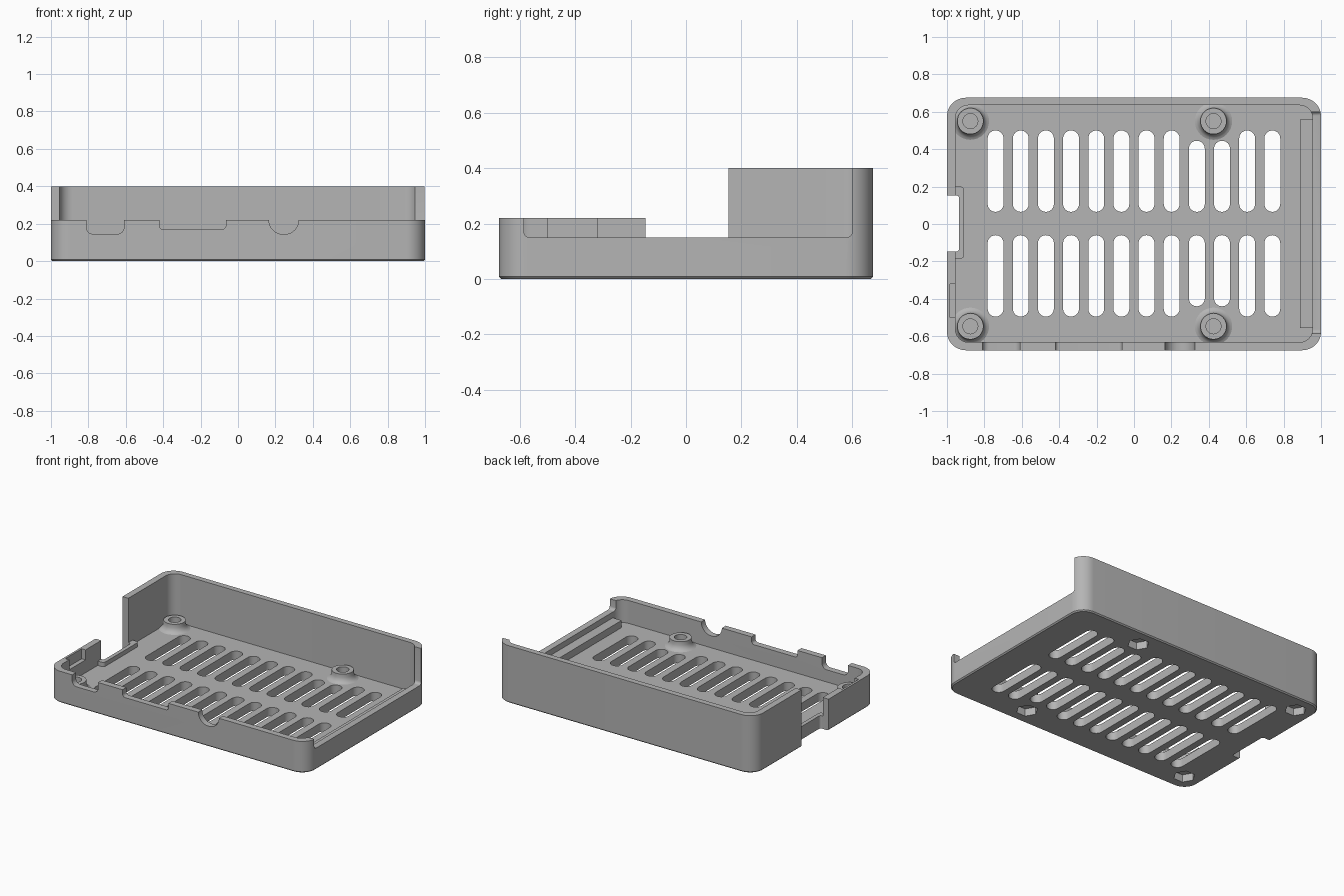
import bpy, bmesh, math
from mathutils import Matrix

old = bpy.data.objects.get("Cube")
if old:
    bpy.data.objects.remove(old)

grey = bpy.data.materials.new("grey plastic")
grey.use_nodes = True
colour = (0.46, 0.46, 0.46, 1)
grey.diffuse_color = colour
grey.node_tree.nodes["Principled BSDF"].inputs["Base Color"].default_value = colour

FLOOR, LOW, SIDE, HIGH = 0.06, 0.22, 0.15, 0.4


def finish(name, bm):
    mesh = bpy.data.meshes.new(name)
    bmesh.ops.recalc_face_normals(bm, faces=bm.faces)
    bm.to_mesh(mesh)
    bm.free()
    mesh.materials.append(grey)
    obj = bpy.data.objects.new(name, mesh)
    bpy.context.collection.objects.link(obj)
    return obj


def rounded(x0, x1, y0, y1, r, n=8):
    """Outline of a rectangle with rounded corners."""
    corners = [(x1 - r, y1 - r), (x0 + r, y1 - r), (x0 + r, y0 + r), (x1 - r, y0 + r)]
    return [(cx + r * math.cos(a), cy + r * math.sin(a))
            for q, (cx, cy) in enumerate(corners)
            for a in [(q + i / n) * math.pi / 2 for i in range(n + 1)]]


def add_prism(bm, outline, low, high, turn=None):
    """Extrude an outline from low to high, then optionally turn it."""
    verts = [bm.verts.new((x, y, low)) for x, y in outline]
    bottom = bm.faces.new(verts)
    up = bmesh.ops.extrude_face_region(bm, geom=[bottom])["geom"]
    top = [v for v in up if isinstance(v, bmesh.types.BMVert)]
    bmesh.ops.translate(bm, vec=(0, 0, high - low), verts=top)
    bmesh.ops.remove_doubles(bm, verts=verts + top, dist=1e-5)
    if turn:
        bmesh.ops.transform(bm, matrix=turn, verts=[v for v in verts + top if v.is_valid])


def prism(name, outline, low, high, turn=None):
    bm = bmesh.new()
    add_prism(bm, outline, low, high, turn)
    return finish(name, bm)


def box(name, x0, x1, y0, y1, z0, z1):
    return prism(name, [(x0, y0), (x1, y0), (x1, y1), (x0, y1)], z0, z1)


def activate(obj):
    bpy.ops.object.select_all(action="DESELECT")
    obj.select_set(True)
    bpy.context.view_layer.objects.active = obj


def cut(target, cutter, keep=False):
    mod = target.modifiers.new("cut", "BOOLEAN")
    mod.operation, mod.solver, mod.object = "DIFFERENCE", "EXACT", cutter
    activate(target)
    bpy.ops.object.modifier_apply(modifier=mod.name)
    cutter.hide_render = True
    if not keep:
        bpy.data.objects.remove(cutter)


# Tray shell with a slightly eased bottom edge
bm = bmesh.new()
add_prism(bm, rounded(-1, 1, -0.675, 0.675, 0.1, 12), 0, HIGH)
rim = [e for e in bm.edges if all(v.co.z < 0.001 for v in e.verts)]
bmesh.ops.bevel(bm, geom=rim, offset=0.008, segments=1, affect="EDGES")
tray = finish("tray", bm)
cut(tray, prism("cavity", rounded(-0.955, 0.955, -0.632, 0.635, 0.07, 10), FLOOR, 1))

# Low front wall and open left side
cut(tray, box("front_cut", -2, 2, -1, 0.152, LOW, 1))
side_turn = Matrix(((0, 0, 1, 0), (1, 0, 0, 0), (0, 1, 0, 0), (0, 0, 0, 1)))
cut(tray, prism("side_cut", rounded(-0.585, 0.6, SIDE, 1, 0.02, 5), 0.9, 1.1, side_turn))

# Pocket inside the right wall
cut(tray, box("wall_pocket", -0.985, -0.9, -0.5, -0.32, SIDE, 1))

# Port openings in the front wall
front_turn = Matrix.Rotation(math.pi / 2, 4, "X")
bm = bmesh.new()
for x0, x1, z0, r in [(-0.81, -0.61, 0.145, 0.035), (-0.42, -0.065, 0.17, 0.02),
                      (0.165, 0.325, 0.143, 0.078)]:
    add_prism(bm, rounded(x0, x1, z0, 0.6, r), 0.55, 0.8, front_turn)
cut(tray, finish("port_cuts", bm))

# Two rows of ventilation slots; two columns are shorter
bm = bmesh.new()
for i in range(12):
    x = -0.74 + i * 0.1345
    end = 0.445 if i in (8, 9) else 0.5
    for y0, y1 in [(0.065, end), (-end + 0.005, -0.06)]:
        add_prism(bm, rounded(x - 0.0425, x + 0.0425, y0, y1, 0.0424), -0.1, 0.2)
cut(tray, finish("vent_cuts", bm))

# Hexagonal nut pockets under the mounts
mounts = [(x, y) for x in (-0.875, 0.425) for y in (-0.547, 0.55)]
bm = bmesh.new()
for cx, cy in mounts:
    hexagon = [(cx + 0.07 * math.cos(k * math.pi / 3), cy + 0.07 * math.sin(k * math.pi / 3))
               for k in range(6)]
    add_prism(bm, hexagon, -0.1, 0.052)
cut(tray, finish("nut_cuts", bm))

# Card opening through the right wall and floor, with a raised lip
lip = prism("card_lip", rounded(-0.985, -0.908, -0.185, 0.2, 0.02, 5), 0.055, 0.09)
gap = prism("card_gap", rounded(-1.2, -0.935, -0.147, 0.153, 0.015, 5), -0.1, 1)
cut(tray, gap, keep=True)
cut(lip, gap)

# Ledge along the left side
ledge = box("side_ledge", 0.887, 0.96, -0.555, 0.56, 0.055, 0.11)

# Screw mounts: turned profile with a flared foot
profile = [(0.105, 0.058), (0.09, 0.064), (0.078, 0.076), (0.07, 0.095), (0.07, 0.12),
           (0.04, 0.12), (0.04, 0.075), (0, 0.075)]
parts = [tray, lip, ledge]
for i, (cx, cy) in enumerate(mounts):
    bm = bmesh.new()
    verts = [bm.verts.new((r, 0, z)) for r, z in profile]
    edges = [bm.edges.new(pair) for pair in zip(verts, verts[1:])]
    bmesh.ops.spin(bm, geom=verts + edges, cent=(0, 0, 0), axis=(0, 0, 1),
                   angle=math.tau, steps=32)
    bmesh.ops.remove_doubles(bm, verts=bm.verts, dist=1e-4)
    mount = finish(f"screw_mount_{i + 1}", bm)
    mount.location = (cx, cy, 0)
    # Normals must face up on an open surface
    if sum(f.normal.z * f.area for f in mount.data.polygons) < 0:
        mount.data.flip_normals()
    parts.append(mount)

for part in parts:
    activate(part)
    bpy.ops.object.shade_smooth_by_angle(angle=math.radians(30))
